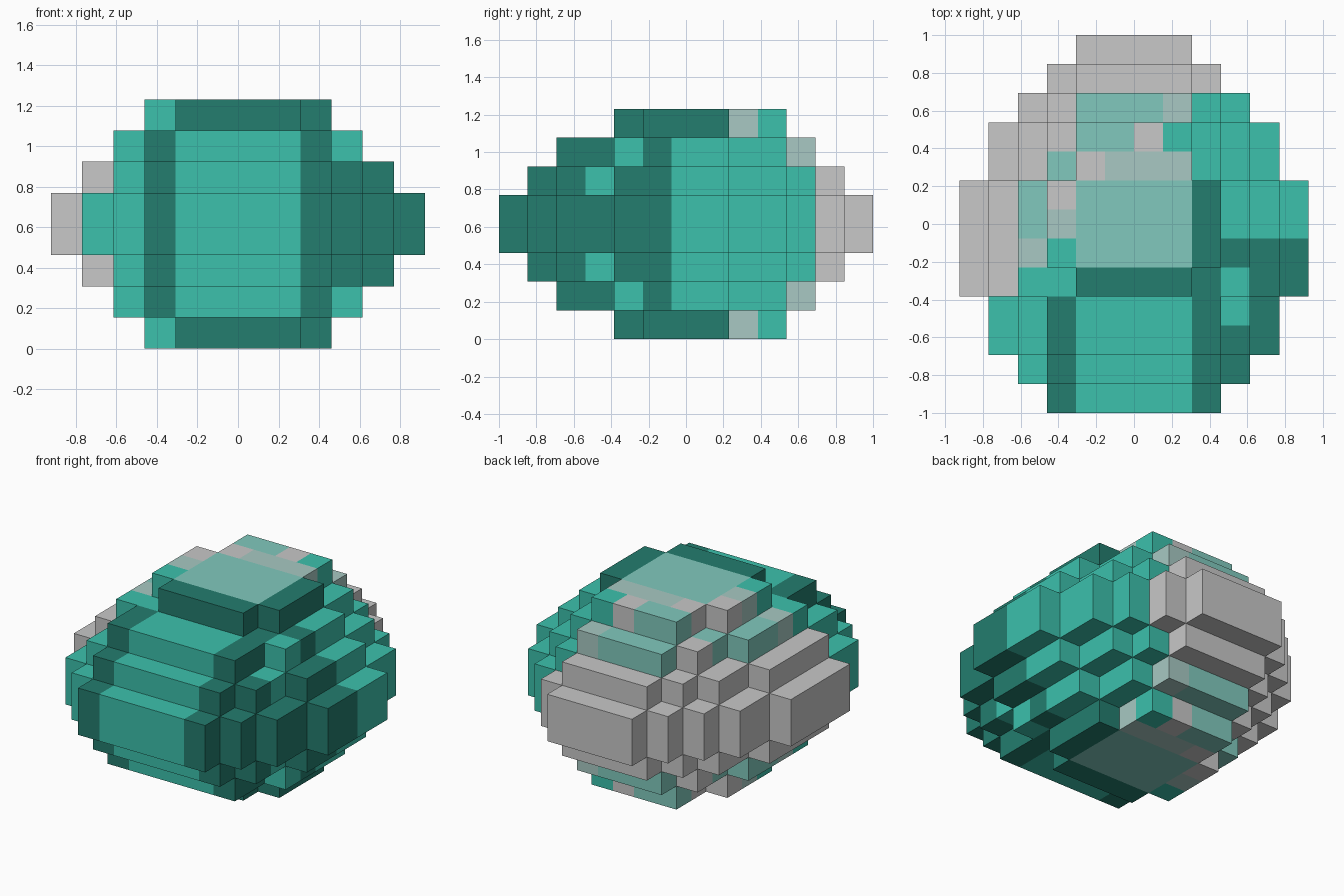
import bpy
import bmesh

cube = bpy.data.objects.get("Cube")
if cube:
    bpy.data.objects.remove(cube, do_unlink=True)

U = 2 / 13  # block size

# Half width of each row, front to back, and first row; widest tier first
TIERS = [
    (0, "3455666655432"),
    (1, "34455554432"),
    (2, "334444332"),
    (4, "233322"),
]

# Flat colours, linear values
PALETTE = {
    "dark_teal": (0.017, 0.205, 0.156),
    "teal": (0.045, 0.533, 0.413),
    "mint": (0.220, 0.584, 0.509),
    "pale_green": (0.392, 0.584, 0.546),
    "grey": (0.578, 0.578, 0.578),
}
NAMES = list(PALETTE)

# Single odd blocks: (column, row, tier)
ODD = {
    (3, 3, 1): "teal", (3, 4, 2): "teal",
    (-4, 5, 2): "pale_green", (-4, 6, 2): "mint", (-4, 7, 2): "mint",
    (-3, 8, 2): "mint", (-3, 9, 2): "grey", (1, 10, 2): "pale_green",
    (-3, 6, 3): "pale_green", (-3, 7, 3): "grey", (-2, 8, 3): "grey",
    (0, 9, 3): "grey", (1, 9, 3): "teal",
}


def tier_of(k):
    return max(k - 4, 3 - k)


def filled(i, j, k):
    if not 0 <= k < 8:
        return False
    first, rows = TIERS[tier_of(k)]
    if not 0 <= j - first < len(rows):
        return False
    half = int(rows[j - first])
    return -half <= i < half


def colour(i, j, tier):
    if (i, j, tier) in ODD:
        return ODD[i, j, tier]
    # weathered back and right side
    if j >= 11 or i == -6 or (i == -5 and tier == 1):
        return "grey"
    if j >= 8 and i <= -3 and tier < 2:
        return "grey"
    # cap
    if tier == 3:
        if j == 4 or i == 2:
            return "dark_teal"
        if i >= -2:
            return "pale_green" if j == 8 else "mint"
        return "teal"
    if tier == 2 and j == 10:
        return "mint"
    # shaded front corner and front stripe
    if (i >= 2 and j <= 5) or (i == -3 and j <= 3):
        return "dark_teal"
    return "teal"


def make_material(name, rgb):
    mat = bpy.data.materials.new(name)
    mat.use_nodes = True
    mat.diffuse_color = (*rgb, 1)
    bsdf = next(n for n in mat.node_tree.nodes if n.type == "BSDF_PRINCIPLED")
    bsdf.inputs["Base Color"].default_value = (*rgb, 1)
    bsdf.inputs["Roughness"].default_value = 0.9
    return mat


# Stepped boulder: only the outer block faces are made
bm = bmesh.new()
corners = {}


def corner(p):
    if p not in corners:
        corners[p] = bm.verts.new((p[0] * U, p[1] * U - 1, p[2] * U))
    return corners[p]


def add_face(block, axis, side, slot):
    a, b = (axis + 1) % 3, (axis + 2) % 3
    loop = []
    for da, db in ((0, 0), (1, 0), (1, 1), (0, 1)):
        p = list(block)
        p[axis] += side
        p[a] += da
        p[b] += db
        loop.append(corner(tuple(p)))
    if side == 0:
        loop.reverse()
    bm.faces.new(loop).material_index = slot


for k in range(8):
    for j in range(13):
        for i in range(-6, 6):
            if not filled(i, j, k):
                continue
            slot = NAMES.index(colour(i, j, tier_of(k)))
            for axis in range(3):
                for side in (0, 1):
                    near = [i, j, k]
                    near[axis] += 2 * side - 1
                    if not filled(*near):
                        add_face((i, j, k), axis, side, slot)

mesh = bpy.data.meshes.new("stepped_boulder")
bm.to_mesh(mesh)
bm.free()
for name in NAMES:
    mesh.materials.append(make_material(name, PALETTE[name]))
boulder = bpy.data.objects.new("stepped_boulder", mesh)
bpy.context.collection.objects.link(boulder)
